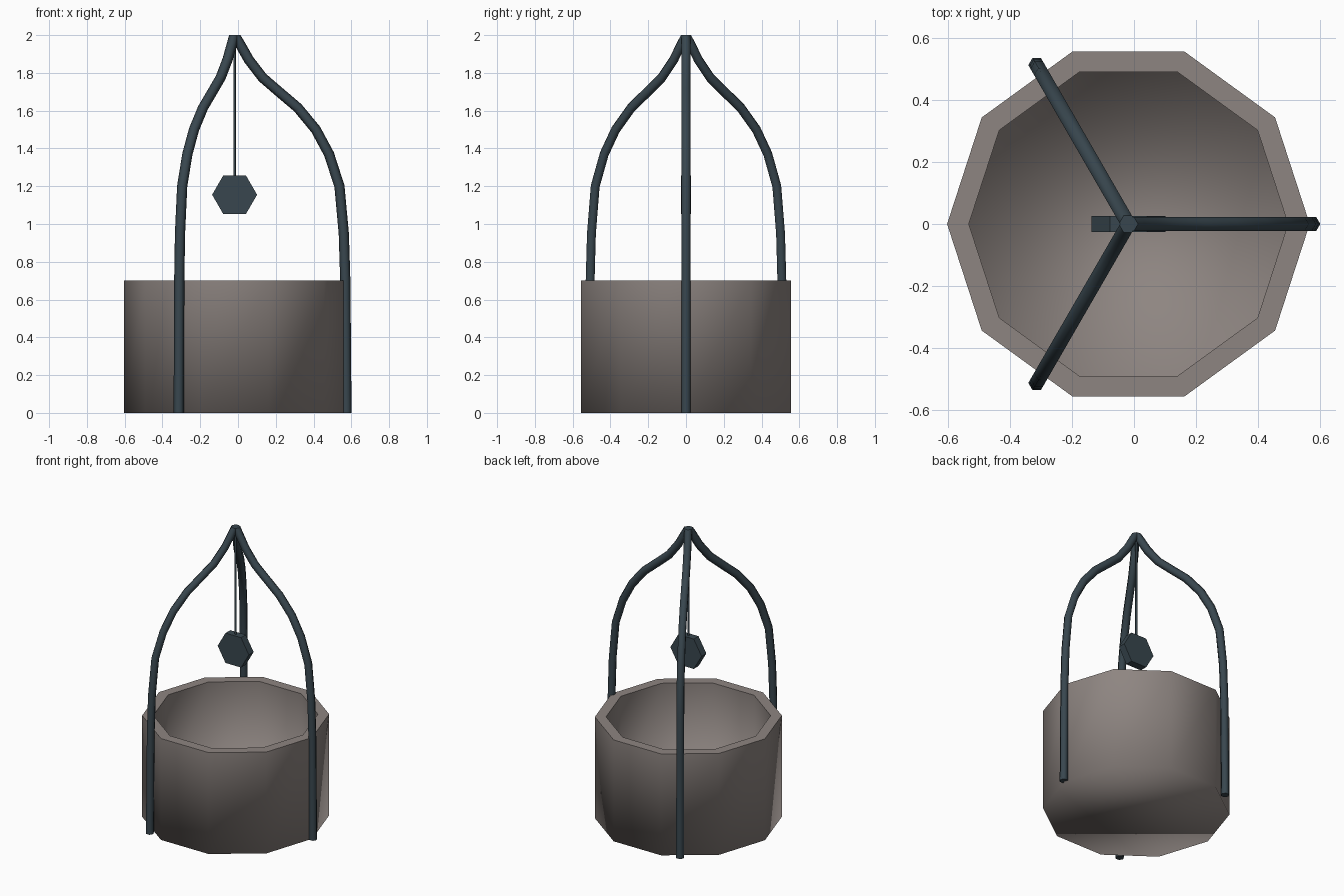
import bpy, bmesh, math
from mathutils import Vector

if "Cube" in bpy.data.objects:
    bpy.data.objects.remove(bpy.data.objects["Cube"])

CX = -0.018  # axis of the well


def material(name, rgb):
    m = bpy.data.materials.new(name)
    m.diffuse_color = (*rgb, 1)
    m.use_nodes = True
    m.node_tree.nodes["Principled BSDF"].inputs["Base Color"].default_value = m.diffuse_color
    return m


STONE = material("warm grey stone", (0.27, 0.235, 0.22))
IRON = material("dark blue iron", (0.04, 0.062, 0.077))


def finish(bm, name, mat):
    bmesh.ops.recalc_face_normals(bm, faces=bm.faces)
    me = bpy.data.meshes.new(name)
    bm.to_mesh(me)
    bm.free()
    me.materials.append(mat)
    ob = bpy.data.objects.new(name, me)
    bpy.context.collection.objects.link(ob)
    ob.location.x = CX
    return ob


def skin(bm, rings):
    """Join vertex rings with quads and cap both ends."""
    rings = [[bm.verts.new(p) for p in ring] for ring in rings]
    for a, b in zip(rings, rings[1:]):
        n = len(a)
        for i in range(n):
            bm.faces.new((a[i], a[(i + 1) % n], b[(i + 1) % n], b[i])).smooth = True
    caps = [bm.faces.new(rings[0]), bm.faces.new(rings[-1])]
    return rings, caps


def circle(r, z, n):
    return [(r * math.cos(math.tau * i / n), r * math.sin(math.tau * i / n), z)
            for i in range(n)]


# Ten-sided well wall with a closed base; only the rim stays sharp
bm = bmesh.new()
profile = [(0.585, 0), (0.585, 0.7), (0.515, 0.7), (0.515, 0.07)]
rings, caps = skin(bm, [circle(r, z, 10) for r, z in profile])
for f in caps:
    f.smooth = True
for e in bm.edges:
    if all(v.co.z > 0.69 for v in e.verts):
        e.smooth = False
finish(bm, "well_wall", STONE)

# Three curved legs meeting at the top
path = [(0.592, 0), (0.586, 0.7), (0.578, 0.95), (0.555, 1.2), (0.50, 1.37),
        (0.43, 1.5), (0.335, 1.615), (0.235, 1.7), (0.148, 1.775),
        (0.075, 1.87), (0.03, 1.95), (0.004, 2.0)]


def leg(k):
    bm = bmesh.new()
    pts = [Vector((r, 0, z)) for r, z in path]
    rings = []
    for i, p in enumerate(pts):
        if i in (0, len(pts) - 1):
            t = Vector((0, 0, 1))  # level ends
        else:
            t = ((pts[i + 1] - p).normalized() + (p - pts[i - 1]).normalized()).normalized()
        side = Vector((0, 1, 0))
        out = side.cross(t)
        rings.append([p + 0.027 * (out * math.cos(a) + side * math.sin(a))
                      for a in (math.tau * j / 6 for j in range(6))])
    _, caps = skin(bm, rings)
    for f in caps:
        for e in f.edges:
            e.smooth = False
    finish(bm, f"leg_{k + 1}", IRON).rotation_euler.z = math.tau * k / 3


for k in range(3):
    leg(k)

# Thin hanging rod
bm = bmesh.new()
skin(bm, [circle(0.007, 1.2, 6), circle(0.007, 1.96, 6)])
finish(bm, "hanging_rod", IRON)

# Hexagonal pulley wheel, axis front to back
bm = bmesh.new()
skin(bm, [circle(0.119, z, 6) for z in (-0.026, 0.026)])
for f in bm.faces:
    f.smooth = False
wheel = finish(bm, "pulley_wheel", IRON)
wheel.location.z = 1.155
wheel.rotation_euler.x = math.pi / 2
